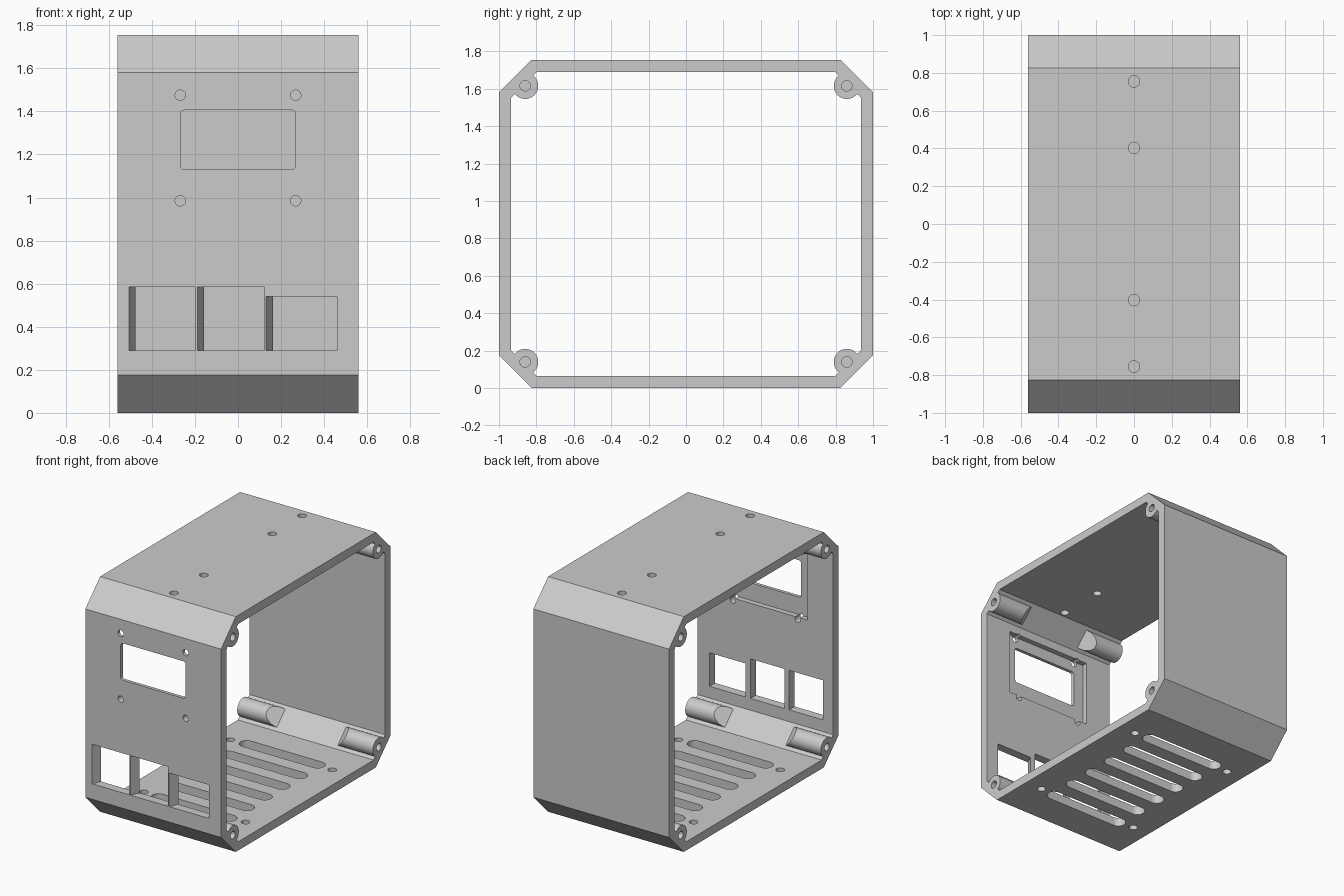
import bpy, bmesh, math

if "Cube" in bpy.data.objects:
    bpy.data.objects.remove(bpy.data.objects["Cube"], do_unlink=True)

HALF_X, HALF_Y, TOP = 0.56, 1.0, 1.755
WALL, CHAMFER = 0.065, 0.175
MID = TOP / 2

grey = bpy.data.materials.new("plain grey")
grey.use_nodes = True
COLOUR = (0.6, 0.6, 0.6, 1)
grey.diffuse_color = COLOUR
grey.node_tree.nodes["Principled BSDF"].inputs["Base Color"].default_value = COLOUR

# Puts a profile point (u, v) and a distance w along the extrusion axis into 3D
PLACE = {"x": lambda u, v, w: (w, u, v),
         "y": lambda u, v, w: (u, w, v),
         "z": lambda u, v, w: (u, v, w)}


def prism(name, profile, axis, low, high):
    """Extrude a profile; low and high are numbers or functions of (u, v)."""
    bm = bmesh.new()
    rings = []
    for end in (low, high):
        rings.append([bm.verts.new(PLACE[axis](u, v, end(u, v) if callable(end) else end))
                      for u, v in profile])
    a, b = rings
    bm.faces.new(a)
    bm.faces.new(b)
    for i in range(len(a)):
        j = (i + 1) % len(a)
        bm.faces.new((a[i], a[j], b[j], b[i]))
    bmesh.ops.recalc_face_normals(bm, faces=bm.faces)
    mesh = bpy.data.meshes.new(name)
    bm.to_mesh(mesh)
    bm.free()
    mesh.materials.append(grey)
    obj = bpy.data.objects.new(name, mesh)
    bpy.context.collection.objects.link(obj)
    return obj


def rounded(cu, cv, hu, hv, r, steps=8):
    """Rounded rectangle; a circle when both half sizes equal the radius."""
    points = []
    for corner, (su, sv) in enumerate(((1, 1), (-1, 1), (-1, -1), (1, -1))):
        for i in range(steps + 1):
            t = math.pi / 2 * (corner + i / steps)
            p = (cu + su * (hu - r) + r * math.cos(t), cv + sv * (hv - r) + r * math.sin(t))
            if not points or math.dist(p, points[-1]) > 1e-5:
                points.append(p)
    if math.dist(points[0], points[-1]) < 1e-5:
        points.pop()
    return points


def circle(cu, cv, r):
    return rounded(cu, cv, r, r, r)


def octagon(hy, low, high, c):
    right = [(hy - c, low), (hy, low + c), (hy, high - c), (hy - c, high)]
    return right + [(-y, z) for y, z in reversed(right)]


def combine(target, tool, operation="DIFFERENCE"):
    """Apply a boolean and remove the tool."""
    mod = target.modifiers.new("combine", "BOOLEAN")
    mod.operation, mod.solver, mod.object = operation, "EXACT", tool
    bpy.ops.object.select_all(action="DESELECT")
    bpy.context.view_layer.objects.active = target
    target.select_set(True)
    bpy.ops.object.modifier_apply(modifier=mod.name)
    bpy.data.objects.remove(tool, do_unlink=True)


# Chamfered tube, open at both sides
case = prism("enclosure", octagon(HALF_Y, 0, TOP, CHAMFER), "x", -HALF_X, HALF_X)
inner_chamfer = CHAMFER - WALL * (2 - math.sqrt(2))
combine(case, prism("cavity", octagon(HALF_Y - WALL, WALL, TOP - WALL, inner_chamfer),
                    "x", -1, 1))

# Screw bosses with slanted inner ends, in all four corners at both sides
for side in (-1, 1):
    for sy in (-1, 1):
        for sz in (-1, 1):
            cy, cz = sy * 0.86, MID + sz * 0.738

            def slant(y, z):
                inward = ((cy - y) * sy + (cz - z) * sz) / math.sqrt(2)
                return side * (HALF_X - 0.3 + inward)
            combine(case, prism("boss", circle(cy, cz, 0.07), "x", slant, side * HALF_X), "UNION")
            combine(case, prism("boss_hole", circle(cy, cz, 0.028), "x",
                                side * (HALF_X - 0.2), side * (HALF_X + 0.1)))

# Display window, its recess on the inside, and its screw holes
FRONT = (-1.1, -0.85)
combine(case, prism("recess", rounded(0, 1.245, 0.35, 0.245, 0.005, 2), "y", -0.975, -0.85))
combine(case, prism("window", rounded(0, 1.268, 0.268, 0.138, 0.02), "y", *FRONT))
for x in (-0.268, 0.268):
    for z in (0.985, 1.475):
        combine(case, prism("screw_hole", circle(x, z, 0.024), "y", *FRONT))

# Three socket openings, each with one slanted side
for left, right, top in ((-0.505, -0.197, 0.585), (-0.188, 0.122, 0.585), (0.132, 0.46, 0.54)):
    outline = [(left - 0.015, -HALF_Y - 0.03), (right, -HALF_Y - 0.03),
               (right, -HALF_Y + 0.13), (left + 0.06, -HALF_Y + 0.13)]
    combine(case, prism("socket", outline, "z", 0.29, top))

# Row of holes in the top
for y in (-0.755, -0.403, 0.403, 0.755):
    combine(case, prism("top_hole", circle(0, y, 0.03), "z", TOP - 0.2, TOP + 0.1))

# Ventilation slots and foot holes in the bottom
for i in range(6):
    combine(case, prism("vent", rounded(0, (i - 2.5) * 0.208, 0.345, 0.052, 0.052),
                        "z", -0.1, 0.15))
for x in (-0.42, 0.42):
    for y in (-0.51, 0.51):
        combine(case, prism("foot_hole", circle(x, y, 0.03), "z", -0.1, 0.15))

bpy.ops.object.shade_smooth_by_angle(angle=math.radians(30))
